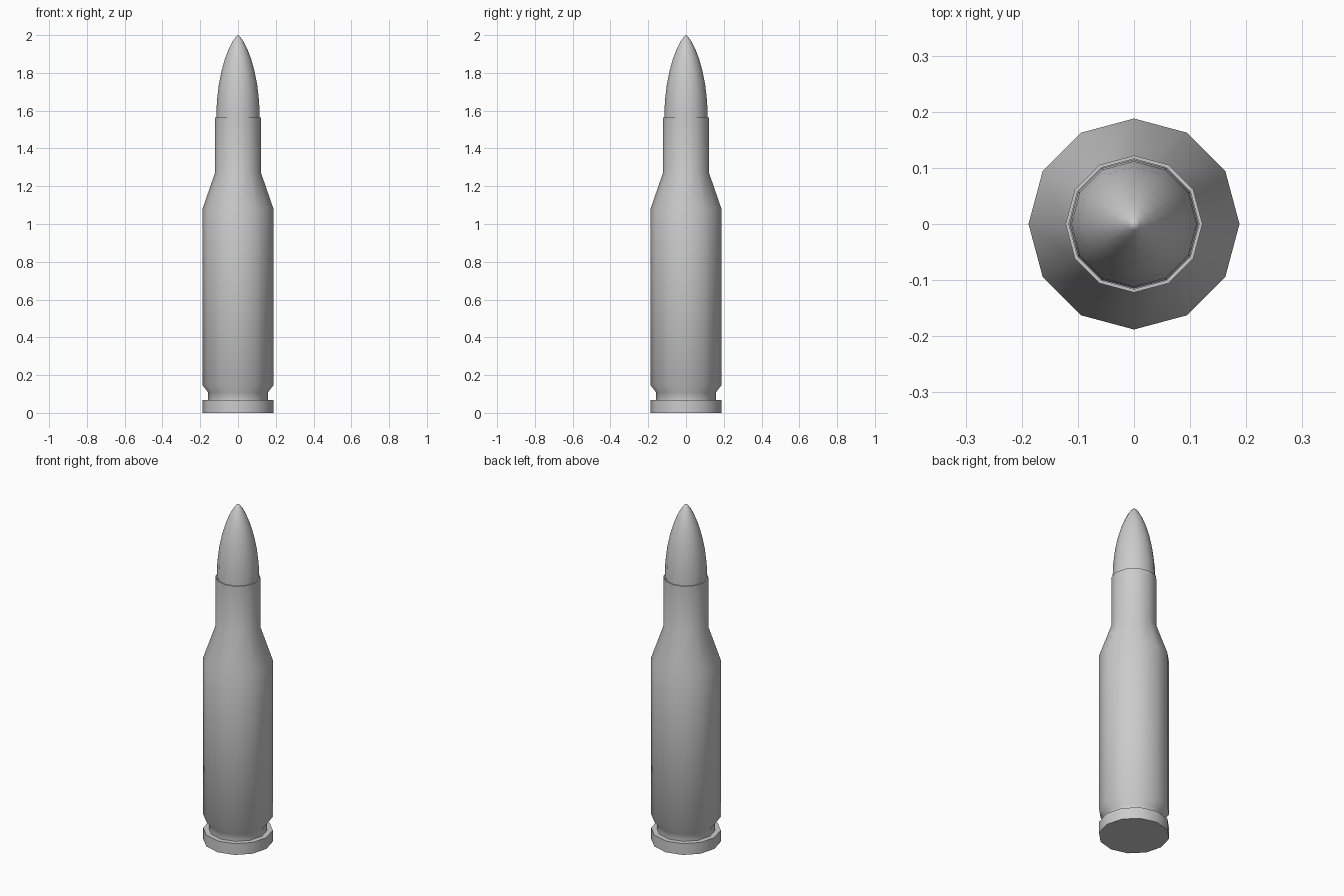
import bpy, bmesh, math

if "Cube" in bpy.data.objects:
    bpy.data.objects.remove(bpy.data.objects["Cube"])

SIDES = 12


def lathe(name, profile, angle):
    """Spin an (r, z) profile around z; r = 0 closes to a single point."""
    bm = bmesh.new()
    rings = []
    for r, z in profile:
        if r == 0:
            rings.append([bm.verts.new((0, 0, z))] * SIDES)
        else:
            rings.append([bm.verts.new((r * math.cos(2 * math.pi * i / SIDES),
                                        r * math.sin(2 * math.pi * i / SIDES), z))
                          for i in range(SIDES)])
    for low, high in zip(rings, rings[1:]):
        for i in range(SIDES):
            j = (i + 1) % SIDES
            loop = list(dict.fromkeys((low[i], low[j], high[j], high[i])))
            bm.faces.new(loop)
    bmesh.ops.recalc_face_normals(bm, faces=bm.faces[:])
    mesh = bpy.data.meshes.new(name)
    bm.to_mesh(mesh)
    bm.free()
    obj = bpy.data.objects.new(name, mesh)
    bpy.context.collection.objects.link(obj)
    bpy.ops.object.select_all(action='DESELECT')
    obj.select_set(True)
    bpy.context.view_layer.objects.active = obj
    bpy.ops.object.shade_smooth_by_angle(angle=math.radians(angle))
    return obj


# Case: rim, extraction groove, body, shoulder, neck and thin mouth lip
lathe("case", [(0, 0), (0.188, 0), (0.188, 0.067), (0.158, 0.067), (0.158, 0.108),
               (0.188, 0.147), (0.188, 1.08), (0.122, 1.27), (0.122, 1.565),
               (0.116, 1.565), (0.116, 1.54), (0, 1.54)], 60)

# Bullet: rounded ogive seated in the mouth
BASE, TIP, RADIUS = 1.565, 2.0, 0.115
ogive = [(RADIUS * (1 - t * t) ** 0.72, BASE + t * (TIP - BASE))
         for t in (0, 0.2, 0.4, 0.57, 0.72, 0.84, 0.93, 0.98)]
lathe("bullet", [(0, 1.545), (RADIUS, 1.545)] + ogive + [(0, TIP)], 60)
